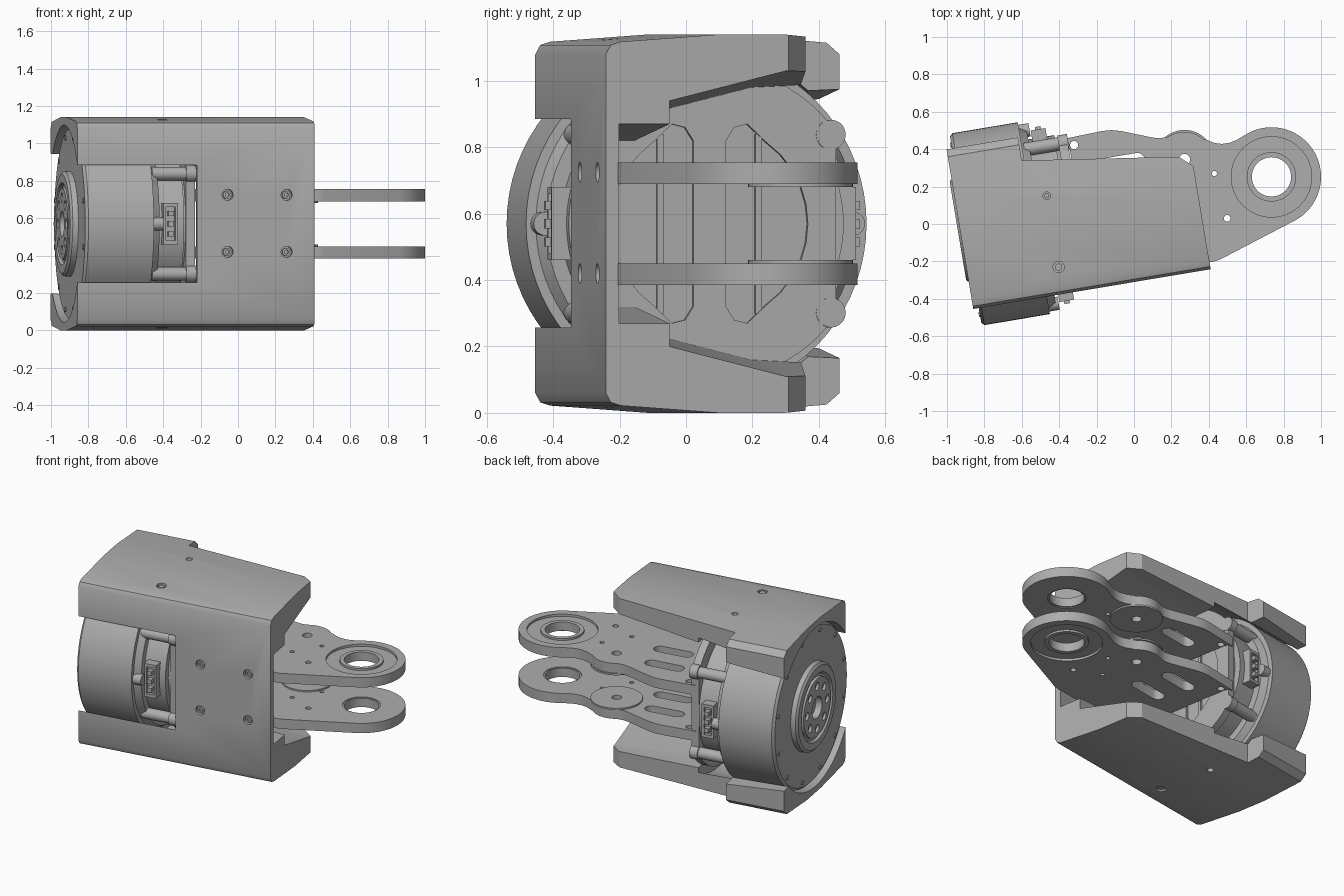
import bpy, bmesh, math
from math import cos, sin, pi, radians
from mathutils import Matrix, Vector

cube = bpy.data.objects.get("Cube")
if cube:
    bpy.data.objects.remove(cube, do_unlink=True)

grey = bpy.data.materials.new("machined grey")
grey.use_nodes = True
grey.diffuse_color = (0.42, 0.42, 0.42, 1)
grey.node_tree.nodes["Principled BSDF"].inputs["Base Color"].default_value = grey.diffuse_color

MID = 0.57                                  # mirror height and motor axis height
WORLD = Matrix.Identity(4)
TILT = Matrix.Translation((-0.9, -0.03, 0)) @ Matrix.Rotation(radians(9.5), 4, 'Z')
parts = []


def finish(name, bm, frame):
    bmesh.ops.recalc_face_normals(bm, faces=bm.faces)
    mesh = bpy.data.meshes.new(name)
    bm.to_mesh(mesh)
    bm.free()
    mesh.transform(frame)
    mesh.materials.append(grey)
    ob = bpy.data.objects.new(name, mesh)
    bpy.context.collection.objects.link(ob)
    parts.append(ob)
    return ob


def loft(name, rings, frame=TILT):
    """Solid through rings with equal point counts."""
    bm = bmesh.new()
    loops = [[bm.verts.new(p) for p in r] for r in rings]
    n = len(rings[0])
    for a, b in zip(loops, loops[1:]):
        for i in range(n):
            j = (i + 1) % n
            bm.faces.new((a[i], a[j], b[j], b[i]))
    bm.faces.new(loops[0])
    bm.faces.new(loops[-1])
    return finish(name, bm, frame)


def prism(name, pts, lo, hi, frame=TILT):
    return loft(name, [[(x, y, z) for x, y in pts] for z in (lo, hi)], frame)


def box(name, x0, x1, y0, y1, z0, z1):
    return prism(name, [(x0, y0), (x1, y0), (x1, y1), (x0, y1)], z0, z1)


def arc(cx, cy, r, a0, a1, n):
    return [(cx + r * cos(radians(a0 + (a1 - a0) * i / n)),
             cy + r * sin(radians(a0 + (a1 - a0) * i / n))) for i in range(n + 1)]


def disc(name, x, y, r, lo, hi, n=32, frame=WORLD):
    return prism(name, arc(x, y, r, 0, 360, n)[:-1], lo, hi, frame)


def rod(name, y, z, r, x0, x1, n=20):
    ring = arc(y, z, r, 0, 360, n)[:-1]
    return loft(name, [[(x, a, b) for a, b in ring] for x in (x0, x1)])


def lathe(name, profile, n=72):
    """Solid turned round the motor axis; profile is (along, radius)."""
    return loft(name, [[(s, r * cos(2 * pi * i / n), MID + r * sin(2 * pi * i / n))
                        for i in range(n)] for s, r in profile])


def cut(target, *cutters):
    for c in cutters:
        mod = target.modifiers.new("cut", 'BOOLEAN')
        mod.operation, mod.solver, mod.object = 'DIFFERENCE', 'EXACT', c
        deps = bpy.context.evaluated_depsgraph_get()
        mesh = bpy.data.meshes.new_from_object(target.evaluated_get(deps))
        target.modifiers.clear()
        target.data = mesh
        parts.remove(c)
        bpy.data.objects.remove(c, do_unlink=True)


# Cover: C-shaped section whose arms thicken toward the motor
def section(s, drop):
    outer = [(0.44, 1.08), (0.40, 1.115), (0.12, 1.14), (-0.08, 1.14),
             (-0.38, 1.118), (-0.41, 1.108), (-0.425, 1.08)]
    inner = [(-0.385, 0.87), (-0.23, 0.87), (-0.23, 0.94), (0.125, 1.03), (0.44, 1.045)]
    inner = [(t, z - drop) for t, z in inner]
    pts = outer + [(t, 2 * MID - z) for t, z in reversed(outer)]
    pts += [(t, 2 * MID - z) for t, z in reversed(inner)] + inner
    return [(s, t, z) for t, z in pts]


cover = loft("cover", [section(-0.03, 0.1), section(1.257, 0)])
cut(cover,
    prism("notch_cutter", [(0.357, 0.6), (0.357, 0.315), (1.188, 0.196),
                           (1.3, 0.095), (1.3, 0.6)], -0.2, 1.4),
    rod("bore_cutter", 0, MID, 0.528, -0.2, 0.62, 96),
    box("window_cutter", -0.1, 0.61, -0.6, -0.36, 0.26, 0.885))


def front_rod(name, s, z, r, t0, t1):
    ring = arc(s, z, r, 0, 360, 20)[:-1]
    return loft(name, [[(x, t, h) for x, h in ring] for t in (t0, t1)])


# Screws through the front and the two arms
for s in (0.785, 1.105):
    for z in (0.42, 0.725):
        cut(cover, front_rod("hole_cutter", s, z, 0.03, -0.5, -0.4))
        head = front_rod("front_screw", s, z, 0.022, -0.415, -0.39)
        cut(head, front_rod("socket_cutter", s, z, 0.011, -0.5, -0.402))
for t, r in ((0.107, 0.02), (-0.28, 0.03)):
    for lo, hi in ((1.11, 1.3), (-0.2, 0.03)):
        cut(cover, disc("hole_cutter", 0.457, t, r, lo, hi, 20, TILT))
        z = 1.105 if lo > 1 else 0.02
        disc("arm_screw", 0.457, t, r * 0.65, z, z + 0.015, 16, TILT)

# Motor housing, output hub and their bolts
lathe("motor_housing", [(0, 0.1), (0, 0.505), (0.015, 0.52), (0.37, 0.52), (0.37, 0.49),
                        (0.41, 0.465), (0.41, 0.42), (0.55, 0.42), (0.55, 0.38), (0.57, 0.38)])
hub = lathe("output_hub", [(0.02, 0.285), (-0.03, 0.28), (-0.042, 0.265), (-0.042, 0.22),
                           (-0.026, 0.21), (-0.026, 0.195), (-0.042, 0.19)])
cut(hub, rod("shaft_cutter", 0, MID, 0.07, -0.1, 0.01, 32))
for i in range(8):
    a = i * pi / 4
    cut(hub, rod("bolt_cutter", 0.14 * cos(a), MID + 0.14 * sin(a), 0.026, -0.1, -0.025, 16))
for i in range(12):
    a = (i + 0.5) * pi / 6
    rod("rim_bolt", 0.475 * cos(a), MID + 0.475 * sin(a), 0.014, -0.006, 0.01, 12)

# Rear mount: clipped disc with two D-shaped openings
mount = prism("rear_mount", [(0, 0), (1, 0), (0, 1)], 0, 1)
parts.remove(mount)
bpy.data.objects.remove(mount, do_unlink=True)
rim = [(max(-0.385, min(0.385, y)), z) for y, z in arc(0, MID, 0.475, 0, 360, 72)[:-1]]
clean = [p for i, p in enumerate(rim) if abs(p[0]) < 0.385 or abs(rim[i - 1][0]) < 0.385
         or abs(rim[(i + 1) % len(rim)][0]) < 0.385]
mount = loft("rear_mount", [[(s, y, z) for y, z in clean] for s in (0.565, 0.615)])
for side in (1, -1):
    d = [(0.05, MID + 0.25), (0.075, MID + 0.29), (0.115, MID + 0.3)] + \
        arc(0, MID, 0.3, 55, -55, 10) + \
        [(0.115, MID - 0.3), (0.075, MID - 0.29), (0.05, MID - 0.25)]
    cut(mount, loft("opening_cutter", [[(s, side * y, z) for y, z in d] for s in (0.595, 0.7)]))
    # Inner ledge across each opening
    box("mount_rib", 0.59, 0.61, side * 0.15 - 0.01, side * 0.15 + 0.01, MID - 0.27, MID + 0.27)
    # Corner posts and their caps
    for up in (1, -1):
        rod("mount_post", side * 0.37, MID + up * 0.268, 0.036, 0.38, 0.61)
        rod("post_cap", side * 0.37, MID + up * 0.268, 0.045, 0.565, 0.618)
    # Connector block with socket and pins, and side screw
    t0, t1 = sorted((side * 0.38, side * 0.465))
    block = box("connector", 0.43, 0.51, t0, t1, MID - 0.11, MID + 0.11)
    t0, t1 = sorted((side * 0.445, side * 0.5))
    cut(block, box("socket_cutter", 0.445, 0.495, t0, t1, MID - 0.09, MID + 0.09))
    for k in (-1, 0, 1):
        t0, t1 = sorted((side * 0.44, side * 0.48))
        box("connector_pin", 0.455, 0.485, t0, t1, MID + k * 0.055 - 0.014, MID + k * 0.055 + 0.014)
    rod("side_screw", side * 0.47, MID, 0.036, 0.37, 0.425)

# Pair of link plates with bearing ring, bump, slots and holes
def to_world(s, t):
    return tuple((TILT @ Vector((s, t, 0))).xy)


RING, BUMP = (0.735, 0.252), (0.27, 0.345)
outline = arc(*RING, 0.265, -60, 122, 40)
outline += [(0.55, 0.45), (0.51, 0.434), (0.47, 0.428), (0.43, 0.433), (0.395, 0.447)]
outline += arc(*BUMP, 0.148, 48, 115, 10)
outline += [(0.175, 0.465), (0.14, 0.458), (0.1, 0.462), (-0.07, 0.497), (-0.12, 0.502),
            (-0.17, 0.497), (-0.39, 0.452)]
outline += [to_world(0.62, 0.36), to_world(0.62, -0.387), to_world(1.257, -0.387),
            (0.43, -0.2), (0.46, -0.19)]


def slot(x, y):
    ends = arc(0.09, 0, 0.04, -90, 90, 8) + arc(-0.09, 0, 0.04, 90, 270, 8)
    spin = Matrix.Rotation(radians(9.5), 2)
    pts = [spin @ Vector(p) + Vector((x, y)) for p in ends]
    return prism("slot_cutter", pts, -1, 2, WORLD)


for name, side in (("upper", 1), ("lower", -1)):
    def span(a, b):
        return sorted((MID + side * a, MID + side * b))
    plate = prism(name + "_link_plate", outline, *span(0.12, 0.185), WORLD)
    cut(plate, disc("recess_cutter", *RING, 0.215, *span(0.17, 0.3), 48),
        disc("bearing_cutter", *RING, 0.115, -1, 2, 48),
        slot(-0.07, 0.325), slot(0.0, 0.13))
    for x, y, r in ((-0.32, 0.422, 0.022), (0.498, 0.03, 0.018), (0.43, 0.27, 0.014),
                    (0.33, 0.1, 0.014)):
        cut(plate, disc("hole_cutter", x, y, r, -1, 2, 16))
    rim = disc(name + "_bearing_rim", *RING, 0.132, *span(0.125, 0.183), 48)
    cut(rim, disc("bearing_cutter", *RING, 0.105, -1, 2, 48))
    spacer = disc(name + "_spacer_disc", *BUMP, 0.158, *span(0.11, 0.121), 48)
    for ob in (plate, spacer):
        cut(ob, disc("pin_cutter", *BUMP, 0.03, -1, 2, 20))

bpy.ops.object.select_all(action='DESELECT')
for ob in parts:
    ob.select_set(True)
bpy.context.view_layer.objects.active = cover
bpy.ops.object.shade_smooth_by_angle(angle=radians(30))
